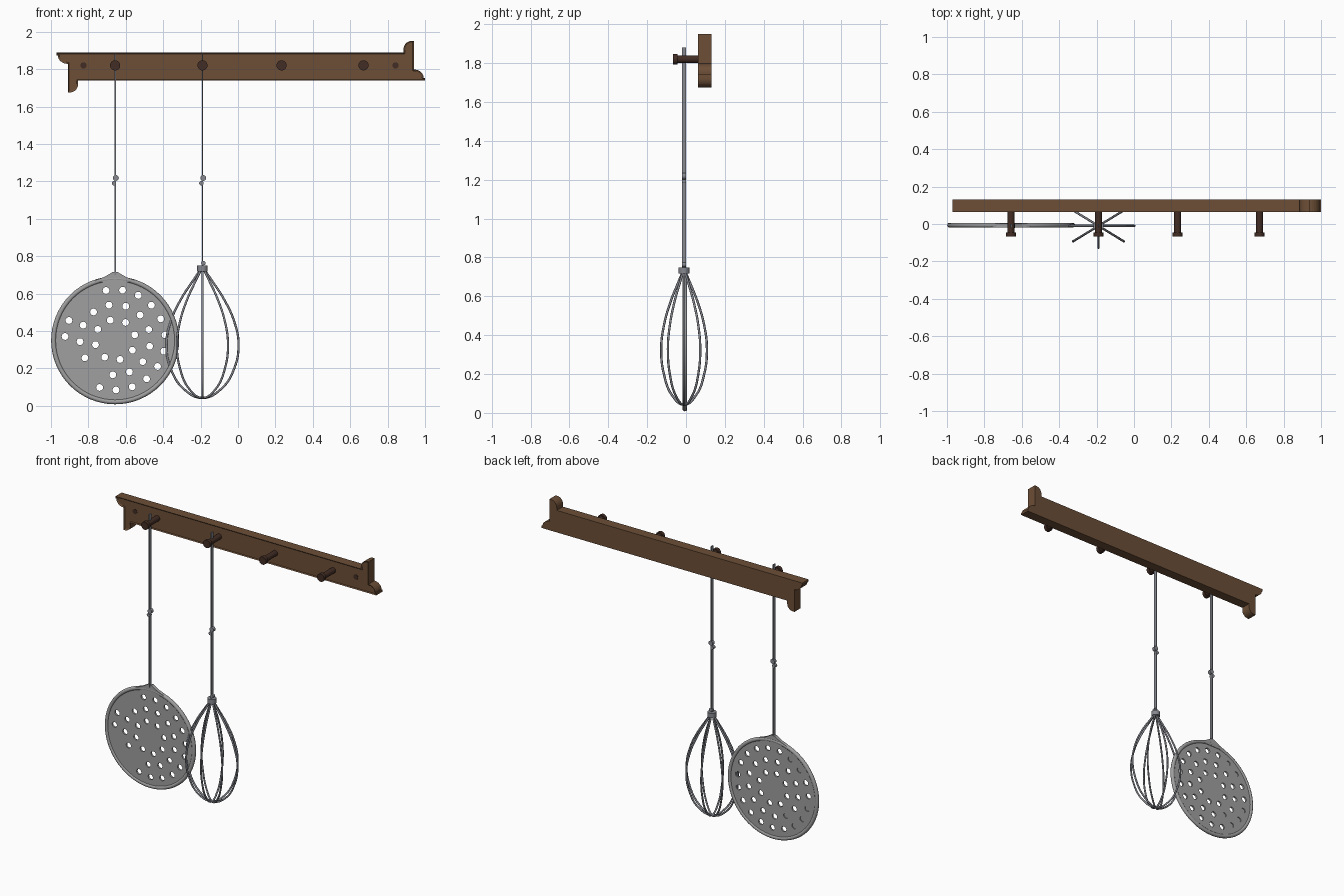
import bpy, bmesh
from math import cos, sin, pi, radians
from mathutils import Matrix, Vector

if "Cube" in bpy.data.objects:
    bpy.data.objects.remove(bpy.data.objects["Cube"])


def material(name, r, g, b):
    m = bpy.data.materials.new(name)
    m.use_nodes = True
    m.diffuse_color = (r, g, b, 1)
    m.node_tree.nodes["Principled BSDF"].inputs["Base Color"].default_value = (r, g, b, 1)
    return m


wood = material("warm wood", 0.15, 0.077, 0.038)
dark_wood = material("dark wood", 0.055, 0.026, 0.018)
plate_metal = material("plate metal", 0.35, 0.35, 0.35)
wire_metal = material("wire metal", 0.24, 0.25, 0.28)


def finish(name, bm, mat, smooth=True):
    bmesh.ops.recalc_face_normals(bm, faces=bm.faces)
    mesh = bpy.data.meshes.new(name)
    bm.to_mesh(mesh)
    bm.free()
    ob = bpy.data.objects.new(name, mesh)
    bpy.context.collection.objects.link(ob)
    mesh.materials.append(mat)
    if smooth:
        bpy.ops.object.select_all(action="DESELECT")
        ob.select_set(True)
        bpy.context.view_layer.objects.active = ob
        bpy.ops.object.shade_smooth_by_angle(angle=radians(35))
    return ob


def add_rod(bm, x, z, y0, y1, r, sides=20):
    # cylinder lying along y
    place = Matrix.Translation((x, (y0 + y1) / 2, z)) @ Matrix.Rotation(pi / 2, 4, "X")
    bmesh.ops.create_cone(bm, cap_ends=True, segments=sides, radius1=r, radius2=r,
                          depth=abs(y1 - y0), matrix=place)


def extruded(points, y0, y1, rim=0, recess=0):
    # outline in x and z pushed from front y0 to back y1
    bm = bmesh.new()
    front = bm.faces.new([bm.verts.new((x, y0, z)) for x, z in points])
    back = bmesh.ops.extrude_face_region(bm, geom=[front], use_keep_orig=True)
    verts = [v for v in back["geom"] if isinstance(v, bmesh.types.BMVert)]
    bmesh.ops.translate(bm, verts=verts, vec=(0, y1 - y0, 0))
    bmesh.ops.recalc_face_normals(bm, faces=bm.faces)
    if rim:
        face = min(bm.faces, key=lambda f: f.calc_center_median().y)
        bmesh.ops.inset_region(bm, faces=[face], thickness=rim, depth=-recess)
    return bm


def add_box(bm, centre, size):
    m = Matrix.Translation(centre) @ Matrix.Diagonal((*size, 1))
    bmesh.ops.create_cube(bm, size=1, matrix=m)


def arc(cx, cz, rx, rz, a0, a1, n=7):
    return [(cx + rx * cos(radians(a0 + (a1 - a0) * i / n)),
             cz + rz * sin(radians(a0 + (a1 - a0) * i / n))) for i in range(n + 1)]


# Wall board: one scrolled end, repeated by a half turn
MID_X, MID_Z = 0.015, 1.813
end = [(-0.97, 1.888), (-0.97, 1.873)]
end += arc(-0.91, 1.873, 0.053, 0.045, 180, 270)
end += [(-0.91, 1.675), (-0.9, 1.675)]
end += arc(-0.9, 1.72, 0.045, 0.045, 270, 360)
end += [(-0.855, 1.738)]
outline = end + [(2 * MID_X - x, 2 * MID_Z - z) for x, z in end]
finish("wall_board", extruded(outline, 0.063, 0.13, 0.009, 0.006), wood, False)

# Pegs with round heads
PEG_Z = 1.82
for i, x in enumerate((-0.657, -0.19, 0.233, 0.671)):
    bm = bmesh.new()
    add_rod(bm, x, PEG_Z, 0.08, -0.045, 0.019)
    add_rod(bm, x, PEG_Z, -0.045, -0.068, 0.027)
    finish(f"peg_{i + 1}", bm, dark_wood)

# Plugs over the screws
for side, x in (("right", -0.826), ("left", 0.842)):
    bm = bmesh.new()
    add_rod(bm, x, PEG_Z, 0.08, 0.066, 0.017)
    finish(f"screw_plug_{side}", bm, dark_wood)


# Flat handles with a twisted knot halfway
def handle(name, x, bottom):
    bm = bmesh.new()
    add_box(bm, (x, -0.01, (bottom + 1.88) / 2), (0.007, 0.021, 1.88 - bottom))
    add_rod(bm, x + 0.004, 1.218, -0.021, 0.001, 0.016, 12)
    add_rod(bm, x - 0.006, 1.19, -0.021, 0.001, 0.012, 12)
    finish(name, bm, wire_metal)


SKIM_X, SKIM_Z, SKIM_Y = -0.657, 0.35, -0.006
WHISK_X, WHISK_Y = -0.19, -0.01
handle("skimmer_handle", SKIM_X, 0.7)
handle("whisk_handle", WHISK_X, 0.74)

# Skimmer plate, pierced in three rings; a few holes are blind from the front
bm = bmesh.new()
add_rod(bm, SKIM_X, SKIM_Z, SKIM_Y - 0.006, SKIM_Y + 0.006, 0.33, 64)
plate = finish("skimmer_plate", bm, plate_metal)
bm = bmesh.new()
for count, radius, start in ((8, 0.108, 14), (13, 0.188, 17), (19, 0.268, 5.7)):
    for k in range(count):
        a = (start + k * 360 / count) % 360
        blind = radius > 0.15 and (112 < a < 142 and radius > 0.2 or 190 < a < 245 and
                                   (radius > 0.2 or a > 225))
        add_rod(bm, SKIM_X + radius * cos(radians(a)), SKIM_Z + 0.003 + radius * sin(radians(a)),
                SKIM_Y if blind else -0.05, 0.05, 0.0185, 12)
cutter = finish("hole_cutter", bm, plate_metal, False)
cutter.hide_render = True
cut = plate.modifiers.new("holes", "BOOLEAN")
cut.object = cutter
cut.operation = "DIFFERENCE"
cut.solver = "EXACT"
bpy.context.view_layer.objects.active = plate
bpy.ops.object.modifier_apply(modifier=cut.name)
bpy.data.objects.remove(cutter)

# Rolled skimmer rim
bpy.ops.mesh.primitive_torus_add(location=(SKIM_X, SKIM_Y, SKIM_Z), rotation=(pi / 2, 0, 0),
                                 major_radius=0.329, minor_radius=0.013,
                                 major_segments=64, minor_segments=10)
rim = bpy.context.object
rim.name = "skimmer_rim"
rim.data.materials.append(plate_metal)
bpy.ops.object.shade_smooth_by_angle(angle=radians(60))

# Skimmer neck joining plate and handle
half = [(0.11, 0.663), (0.1, 0.673), (0.06, 0.688), (0.025, 0.708), (0.015, 0.715)]
neck = [(SKIM_X + x, z) for x, z in half] + [(SKIM_X - x, z) for x, z in reversed(half)]
finish("skimmer_neck", extruded(neck, SKIM_Y - 0.012, SKIM_Y + 0.01), plate_metal, False)

# Whisk wires: four crossing loops, flattened front to back
half = [(0.012, 0.725), (0.05, 0.67), (0.115, 0.57), (0.17, 0.45), (0.193, 0.33),
        (0.17, 0.2), (0.1, 0.09)]
loop = half + [(0, 0.042)] + [(-r, z) for r, z in reversed(half)]
for i in range(4):
    a = i * pi / 4
    curve = bpy.data.curves.new(f"whisk_wire_{i + 1}", "CURVE")
    curve.dimensions = "3D"
    curve.bevel_depth = 0.006
    curve.bevel_resolution = 2
    curve.resolution_u = 6
    curve.use_fill_caps = True
    spline = curve.splines.new("BEZIER")
    spline.bezier_points.add(len(loop) - 1)
    for p, (r, z) in zip(spline.bezier_points, loop):
        p.co = Vector((WHISK_X + r * cos(a), WHISK_Y + 0.61 * r * sin(a), z))
        p.handle_left_type = p.handle_right_type = "AUTO"
    curve.materials.append(wire_metal)
    ob = bpy.data.objects.new(curve.name, curve)
    bpy.context.collection.objects.link(ob)

# Whisk collar and the small curl above it
bm = bmesh.new()
bmesh.ops.create_cone(bm, cap_ends=True, segments=20, radius1=0.028, radius2=0.028, depth=0.032,
                      matrix=Matrix.Translation((WHISK_X, WHISK_Y, 0.733)))
add_rod(bm, WHISK_X + 0.005, 0.763, -0.02, 0, 0.012, 12)
finish("whisk_collar", bm, wire_metal)
